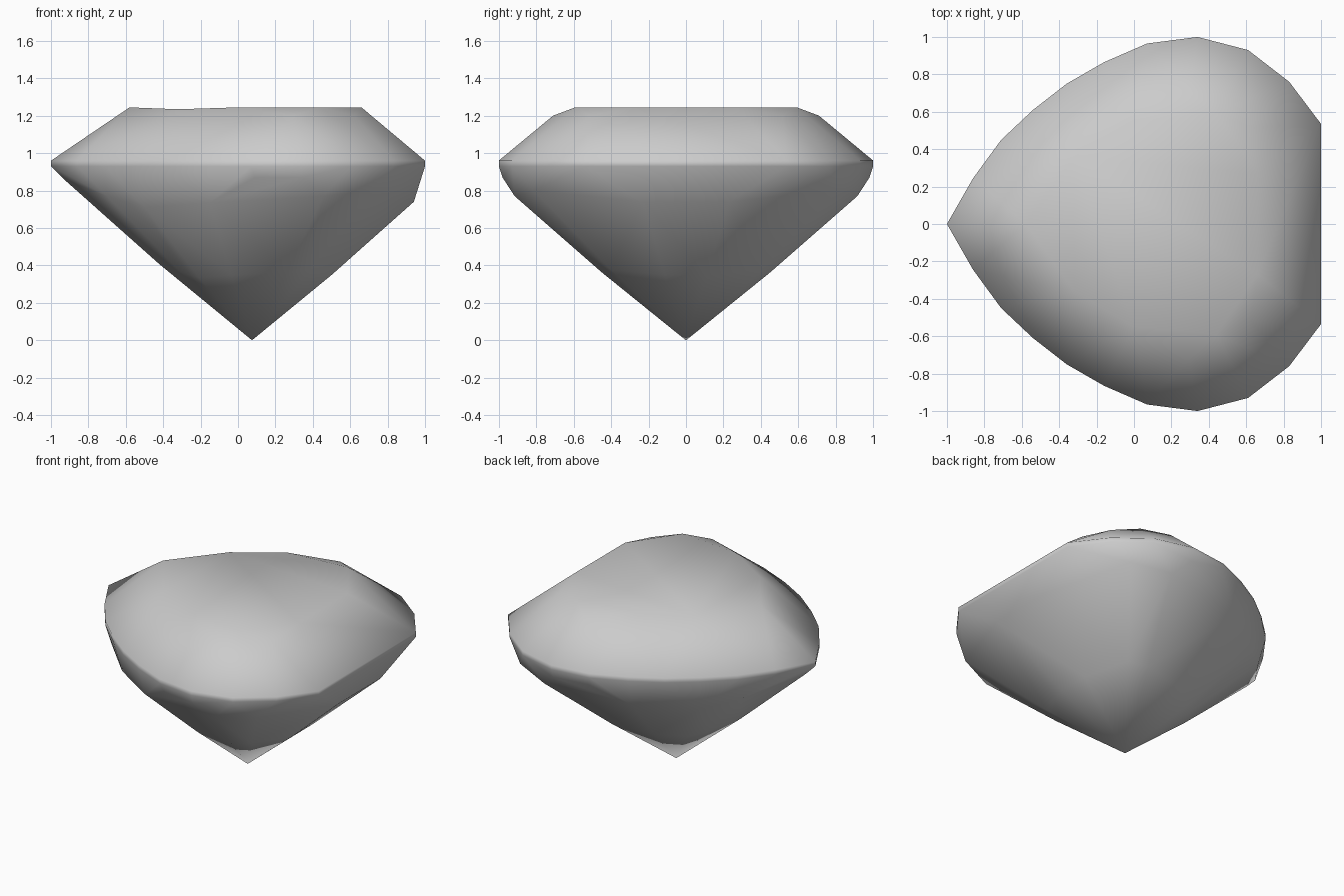
import bpy, bmesh

if "Cube" in bpy.data.objects:
    bpy.data.objects.remove(bpy.data.objects["Cube"])

CULET = (0.075, 0.0, 0.0)

# Half rings (y >= 0), mirrored across y
GIRDLE = [(-1, 0), (-.86, .245), (-.71, .45), (-.54, .61), (-.36, .75), (-.16, .865),
          (.07, .965), (.34, 1), (.61, .93), (.83, .76), (1, .535)]
TABLE = [(-.58, 0, 1.245), (-.32, .36, 1.245), (0, .55, 1.245), (.44, .59, 1.245), (.66, .27, 1.245)]
CROWN = [(.295, .71, 1.2), (.624, .516, 1.2)]
PAVILION = [(-.93, 0, .86), (-.7, .39, .77), (-.5, .565, .71), (-.15, .81, .735),
            (.455, .915, .77), (.71, .815, .8), (.94, .23, .74)]
UPPER_PAVILION = [(.34, .98, .87), (.09, .945, .87)]


def mirrored(half):
    return half + [(p[0], -p[1], *p[2:]) for p in half if p[1] > 0]


points = [CULET]
# thin girdle band
for x, y in mirrored(GIRDLE):
    points += [(x, y, .96), (x, y, .93)]
# pavilion breaks, and the lower ring that tapers to the culet
points += mirrored(UPPER_PAVILION)
for x, y, z in mirrored(PAVILION):
    points.append((x, y, z))
    points.append((CULET[0] + (x - CULET[0]) * .493, y * .493, z * .473))
# flat table and crown corners
points += mirrored(TABLE) + mirrored(CROWN)

# Gem body as the hull of these rings
bm = bmesh.new()
for p in points:
    bm.verts.new(p)
bmesh.ops.convex_hull(bm, input=bm.verts)
bmesh.ops.delete(bm, geom=[v for v in bm.verts if not v.link_faces], context='VERTS')
# slight dip of the table near the tip
for v in bm.verts:
    if v.co.z > 1.24 and abs(v.co.x + .32) < .01:
        v.co.z = 1.235
bmesh.ops.recalc_face_normals(bm, faces=bm.faces)
for f in bm.faces:
    f.smooth = True

mesh = bpy.data.meshes.new("pear_cut_gem")
bm.to_mesh(mesh)
bm.free()
gem = bpy.data.objects.new("pear_cut_gem", mesh)
bpy.context.collection.objects.link(gem)
